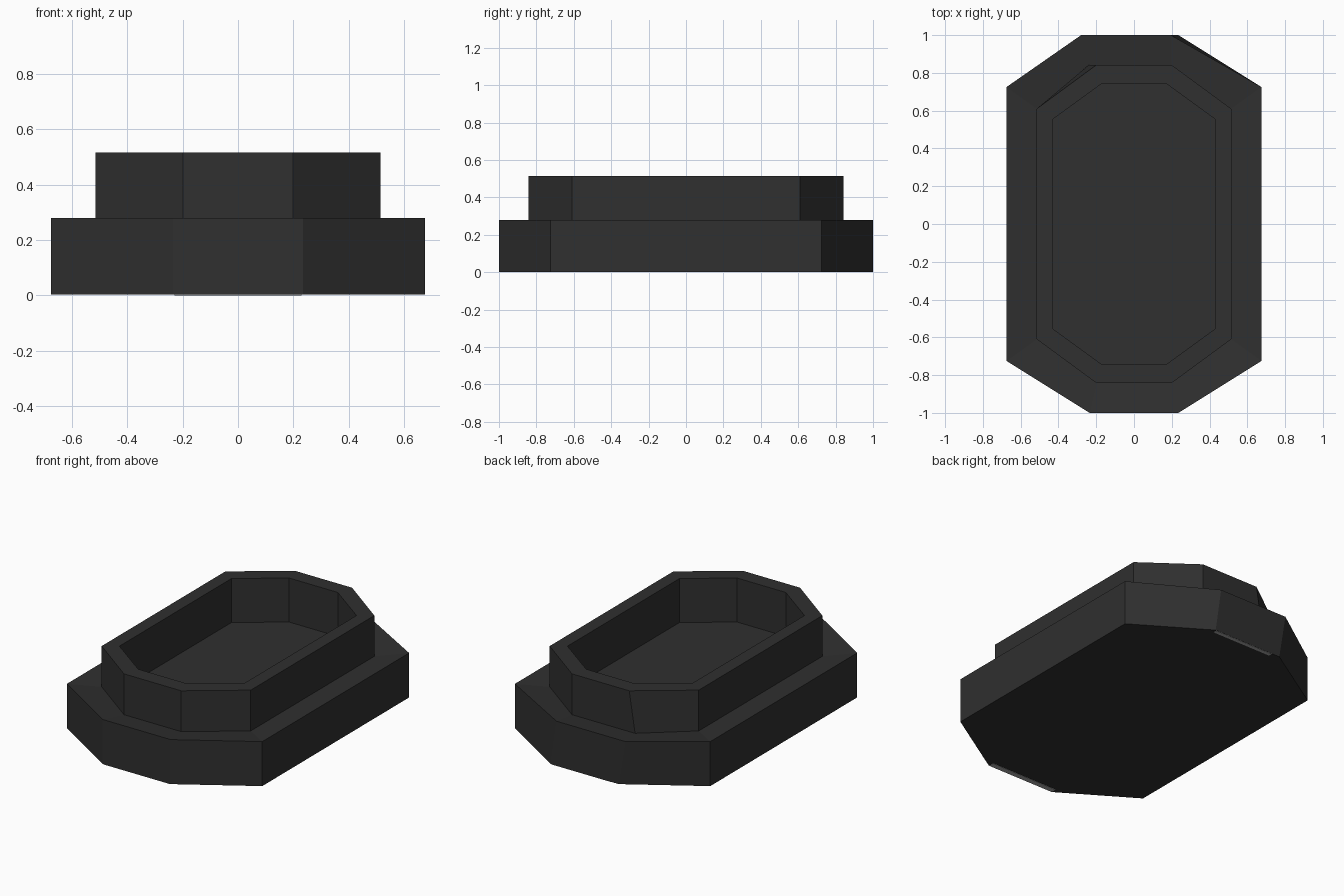
import bpy, bmesh

if "Cube" in bpy.data.objects:
    bpy.data.objects.remove(bpy.data.objects["Cube"])


def material(name, rgb):
    m = bpy.data.materials.new(name)
    m.diffuse_color = (*rgb, 1)
    m.use_nodes = True
    m.node_tree.nodes["Principled BSDF"].inputs["Base Color"].default_value = m.diffuse_color
    return m


dark = material("dark charcoal", (0.029, 0.029, 0.029))
grey = material("light grey", (0.40, 0.40, 0.40))


def octagon(hx, hy, cx, cy, z, left=0, right=0):
    """Long octagon; left/right nudge the two back corners in x."""
    return [(-cx, -hy, z), (cx, -hy, z), (hx, -cy, z), (hx, cy, z),
            (cx + right, hy, z), (-cx + left, hy, z), (-hx, cy, z), (-hx, -cy, z)]


def loft(name, rings, mat, cap_start=False, cap_end=False):
    bm = bmesh.new()
    loops = [[bm.verts.new(p) for p in r] for r in rings]
    for a, b in zip(loops, loops[1:]):
        n = len(a)
        for i in range(n):
            j = (i + 1) % n
            bm.faces.new((a[i], a[j], b[j], b[i]))
    if cap_start:
        bm.faces.new(loops[0][::-1])
    if cap_end:
        bm.faces.new(loops[-1])
    me = bpy.data.meshes.new(name)
    bm.to_mesh(me)
    bm.free()
    me.materials.append(mat)
    ob = bpy.data.objects.new(name, me)
    bpy.context.collection.objects.link(ob)
    return ob


# Wide base with a ledge that dips slightly inwards
seam = octagon(0.515, 0.843, 0.198, 0.61, 0.26, left=-0.04)
loft("base", [octagon(0.675, 1.0, 0.235, 0.725, 0.002),
              octagon(0.675, 1.0, 0.235, 0.725, 0.28, left=-0.045, right=-0.04),
              seam], dark, cap_start=True)

# Raised hollow tray: outer wall, rim, inner wall and floor
loft("raised_tray", [seam,
                     octagon(0.515, 0.843, 0.198, 0.61, 0.515),
                     octagon(0.432, 0.745, 0.168, 0.553, 0.515),
                     octagon(0.432, 0.745, 0.168, 0.553, 0.24)], dark, cap_end=True)


# Thin pale strips under the front and back edges
def strip(name, x0, x1, y0, y1):
    def ring(z):
        return [(x0, y0, z), (x1, y0, z), (x1, y1, z), (x0, y1, z)]
    loft(name, [ring(0), ring(0.004)], grey, cap_start=True, cap_end=True)


strip("front_underside_strip", -0.23, 0.23, -0.999, -0.965)
strip("back_underside_strip", -0.18, 0.23, 0.975, 0.999)
